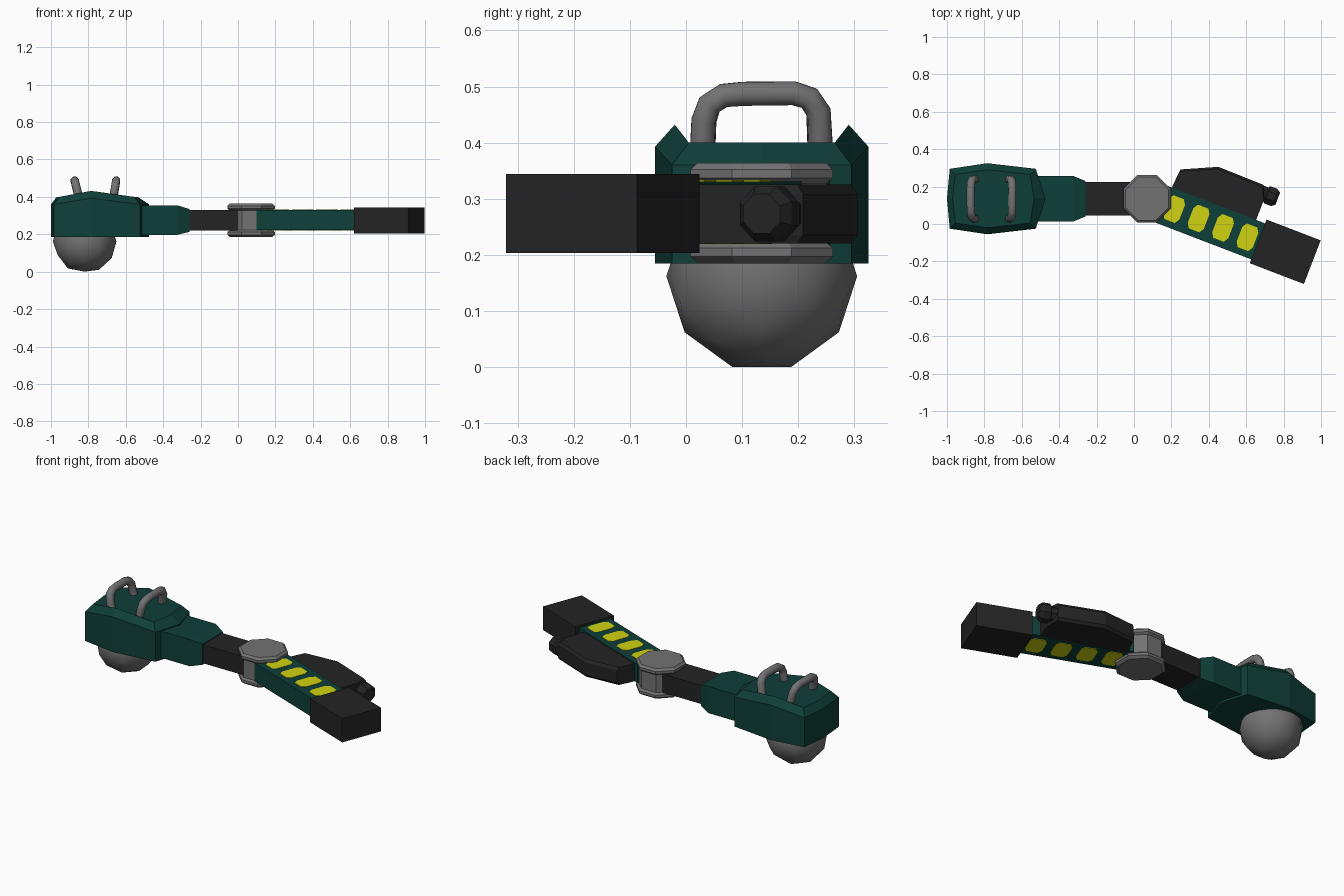
import bpy, bmesh, math
from mathutils import Matrix, Vector

if "Cube" in bpy.data.objects:
    bpy.data.objects.remove(bpy.data.objects["Cube"])

def mat(name, col):
    m = bpy.data.materials.new(name)
    m.diffuse_color = (*col, 1)
    m.use_nodes = True
    m.node_tree.nodes["Principled BSDF"].inputs["Base Color"].default_value = m.diffuse_color
    return m

GREEN = mat("dark green", (0.0048, 0.050, 0.040))
BLACK = mat("charcoal", (0.0175, 0.0175, 0.0175))
GREY = mat("steel grey", (0.17, 0.17, 0.17))
YELLOW = mat("yellow", (0.64, 0.65, 0.006))

CY = 0.135                                   # middle line of the straight half
# frame of the bent arm: x runs along the arm from the joint centre
ARM = Matrix.Translation((0.07, CY, 0)) @ Matrix.Rotation(math.radians(-21), 4, 'Z')

def loft(name, rings, material, matrix=None):
    """Skin closed rings of equal point count, capped at both ends."""
    bm = bmesh.new()
    vs = [[bm.verts.new(p) for p in r] for r in rings]
    n = len(rings[0])
    for a, b in zip(vs, vs[1:]):
        for i in range(n):
            j = (i + 1) % n
            bm.faces.new((a[i], a[j], b[j], b[i]))
    bm.faces.new(vs[0])
    bm.faces.new(vs[-1])
    if matrix:
        bm.transform(matrix)
    bmesh.ops.recalc_face_normals(bm, faces=bm.faces)
    me = bpy.data.meshes.new(name)
    bm.to_mesh(me)
    bm.free()
    ob = bpy.data.objects.new(name, me)
    bpy.context.collection.objects.link(ob)
    me.materials.append(material)
    return ob

def rect_x(x, hy, z0, z1, cy=0.0):
    return [(x, cy - hy, z0), (x, cy + hy, z0), (x, cy + hy, z1), (x, cy - hy, z1)]

def octagon(apothem, z):
    r = apothem / math.cos(math.pi / 8)
    return [(0.07 + r * math.cos((k + .5) * math.pi / 4),
             CY + r * math.sin((k + .5) * math.pi / 4), z) for k in range(8)]

# rear housing: eight-sided outline with bevelled, crowned top
def housing(mid, end, xs, z_mid, z_end):
    l_tip, l, m, r, r_tip = xs
    return [(l_tip, CY, z_end), (l, CY - end, z_end), (m, CY - mid, z_mid), (r, CY - end, z_end),
            (r_tip, CY, z_end), (r, CY + end, z_end), (m, CY + mid, z_mid), (l, CY + end, z_end)]

outer = (-1.0, -0.985, -0.785, -0.525, -0.475)
loft("rear_housing", [
    housing(0.19, 0.16, outer, 0.185, 0.185),
    housing(0.19, 0.16, outer, 0.393, 0.36),
    housing(0.155, 0.13, (-0.97, -0.955, -0.785, -0.555, -0.535), 0.432, 0.40)], GREEN)

# tapered collar and shaft
loft("collar", [rect_x(-0.56, 0.122, 0.197, 0.355, CY), rect_x(-0.325, 0.122, 0.197, 0.355, CY),
                rect_x(-0.26, 0.095, 0.213, 0.335, CY)], GREEN)
loft("shaft", [rect_x(-0.34, 0.09, 0.22, 0.33, CY), rect_x(0.0, 0.09, 0.22, 0.33, CY)], BLACK)

# octagonal joint with wider bevelled caps
loft("joint", [octagon(a, z) for a, z in (
    (0.112, 0.185), (0.127, 0.197), (0.127, 0.212), (0.115, 0.222),
    (0.115, 0.327), (0.127, 0.337), (0.127, 0.352), (0.115, 0.364))], GREY)

# bent arm and end block
loft("arm_bar", [rect_x(0.07, 0.103, 0.222, 0.331), rect_x(0.66, 0.103, 0.222, 0.331)], GREEN, ARM)
loft("end_block", [rect_x(0.636, 0.125, 0.203, 0.344), rect_x(0.946, 0.125, 0.203, 0.344)], BLACK, ARM)

# yellow marking plates above and below the bar
plate = [(-.046, -.042), (-.03, -.068), (.03, -.068), (.046, -.042),
         (.046, .042), (.03, .068), (-.03, .068), (-.046, .042)]
for k in range(4):
    u = 0.155 + 0.14 * k
    for side, z0, z1 in (("top", 0.328, 0.333), ("bottom", 0.219, 0.225)):
        loft(f"marking_{side}_{k + 1}", [[(u + a, b, z) for a, b in plate] for z in (z0, z1)], YELLOW, ARM)

# side pod with a sloping outer edge
def pod(z, inset):
    return [(0.10, 0.08, z), (0.585, 0.10, z), (0.585, 0.225 - inset, z),
            (0.555, 0.292 - inset, z), (0.295, 0.296 - inset, z), (0.11, 0.21 - inset, z)]
loft("side_pod", [pod(0.22, 0.012), pod(0.235, 0), pod(0.308, 0), pod(0.325, 0.012)], BLACK, ARM)

# nozzle on the pod
def ring_u(u, r):
    return [(u, 0.25 + r * math.cos((k + .5) * math.pi / 4), 0.273 + r * math.sin((k + .5) * math.pi / 4))
            for k in range(8)]
loft("nozzle", [ring_u(u, r) for u, r in (
    (0.54, 0.042), (0.585, 0.042), (0.592, 0.053), (0.632, 0.053), (0.652, 0.038))], BLACK, ARM)

# ball under the housing
bpy.ops.mesh.primitive_ico_sphere_add(subdivisions=2, radius=0.17, location=(-0.82, CY, 0.162),
                                      rotation=(0, math.pi / 2, 0))
ball = bpy.context.object
ball.name = "ball"
ball.data.materials.append(GREY)
bpy.ops.object.shade_smooth()

# two carrying handles leaning outwards
arch = [(.018, .395), (.02, .44), (.03, .468), (.055, .484), (.09, .487),
        (.18, .488), (.208, .479), (.224, .455), (.227, .395)]
for name, x, lean in (("handle_rear", -0.852, -0.24), ("handle_front", -0.666, 0.17)):
    cu = bpy.data.curves.new(name, 'CURVE')
    cu.dimensions = '3D'
    cu.bevel_depth = 0.023
    cu.bevel_resolution = 2
    cu.use_fill_caps = True
    sp = cu.splines.new('POLY')
    sp.points.add(len(arch) - 1)
    for p, (y, z) in zip(sp.points, arch):
        p.co = (x + lean * (z - 0.40), y + 0.012, z, 1)
    cu.materials.append(GREY)
    bpy.context.collection.objects.link(bpy.data.objects.new(name, cu))
